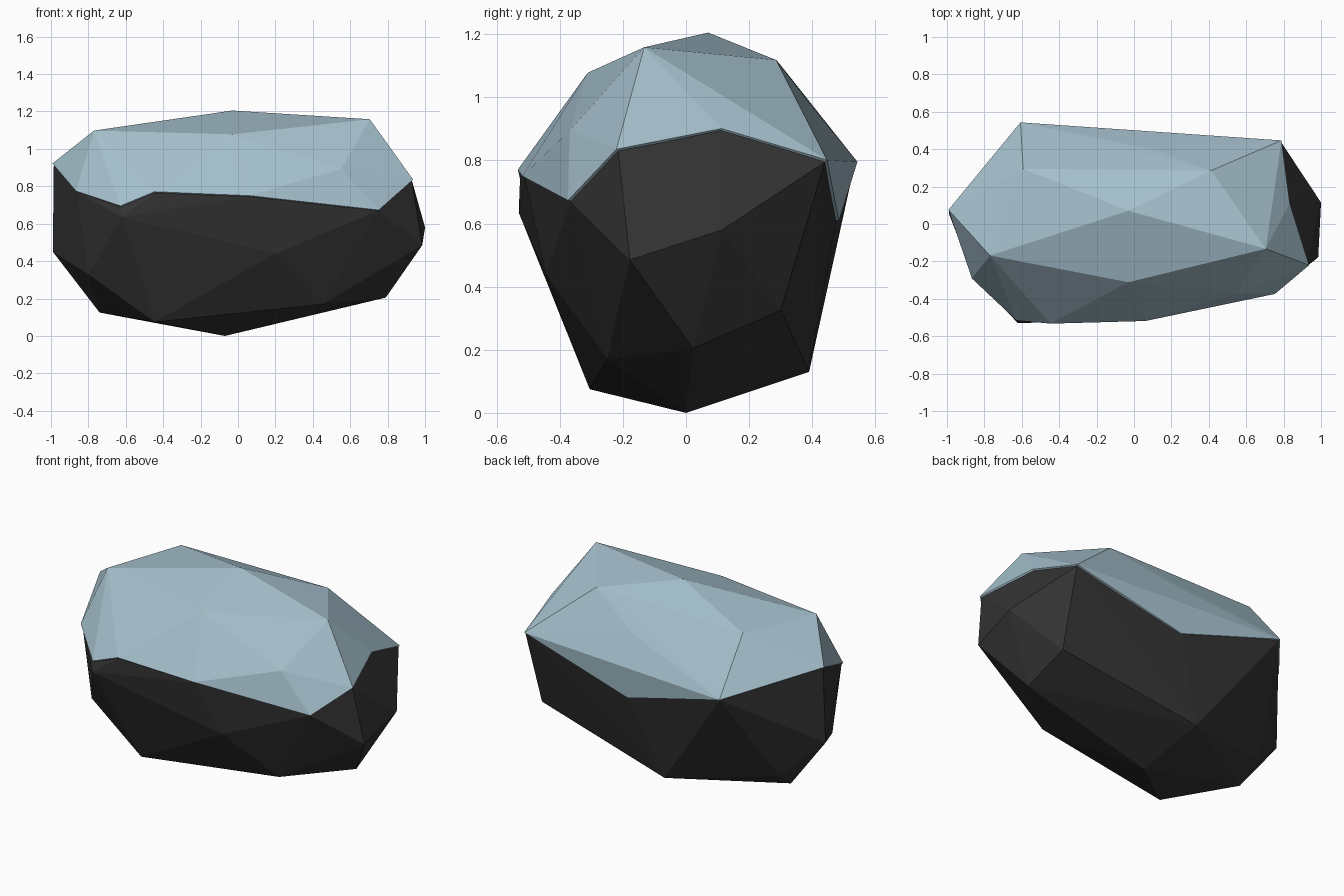
import bpy, bmesh

if "Cube" in bpy.data.objects:
    bpy.data.objects.remove(bpy.data.objects["Cube"])


def material(name, rgb):
    m = bpy.data.materials.new(name)
    m.diffuse_color = (*rgb, 1)
    m.use_nodes = True
    m.node_tree.nodes["Principled BSDF"].inputs["Base Color"].default_value = m.diffuse_color
    return m


def make_object(name, bm, mat):
    bmesh.ops.recalc_face_normals(bm, faces=bm.faces)
    mesh = bpy.data.meshes.new(name)
    bm.to_mesh(mesh)
    mesh.materials.append(mat)
    ob = bpy.data.objects.new(name, mesh)
    bpy.context.collection.objects.link(ob)
    return ob


# Corners of the snow: crown first, then its lower rim
crown = [(-.03, .07, 1.195), (.70, -.13, 1.15), (-.765, -.165, 1.09), (-.03, -.305, 1.07),
         (.41, .28, 1.11), (-.59, .29, 1.10), (.08, .395, .96), (.55, -.36, .89)]
rim = [(-.605, .535, .79), (-.985, .075, .915), (-.86, -.285, .77), (-.625, -.508, .69),
       (-.445, -.525, .765), (.06, -.51, .745), (.75, -.365, .67), (.93, -.215, .83),
       (.825, .11, .895), (.785, .44, .795), (.06, .475, .61)]
# Corners of the bare rock below
base = [(-.07, 0, 0), (-.74, .036, .125), (-.445, -.305, .075), (-.127, .39, .13),
        (-.99, .057, .45), (-.76, .18, .23), (.77, .30, .325), (.985, -.178, .485),
        (1, .115, .58), (.79, .022, .205), (.455, -.25, .17), (-.62, -.53, .635),
        (.2, -.445, .44), (-.80, -.28, .33)]


def boulder():
    bm = bmesh.new()
    snow = {bm.verts.new(p) for p in crown + rim}
    for p in base:
        bm.verts.new(p)
    bmesh.ops.convex_hull(bm, input=bm.verts[:])
    loose = [v for v in bm.verts if not v.link_faces]
    snow -= set(loose)
    bmesh.ops.delete(bm, geom=loose, context='VERTS')
    return bm, snow


# Faceted boulder
bm, _ = boulder()
make_object("rock", bm, material("dark rock", (.033, .033, .033)))

# Snow cap: the facets whose corners are all snow corners, thickened
bm, snow = boulder()
bare = [f for f in bm.faces if not all(v in snow for v in f.verts)]
bmesh.ops.delete(bm, geom=bare, context='FACES')
cap = make_object("snow_cap", bm, material("pale blue snow", (.38, .53, .61)))
mod = cap.modifiers.new("thickness", 'SOLIDIFY')
mod.thickness = .02
mod.offset = 0
